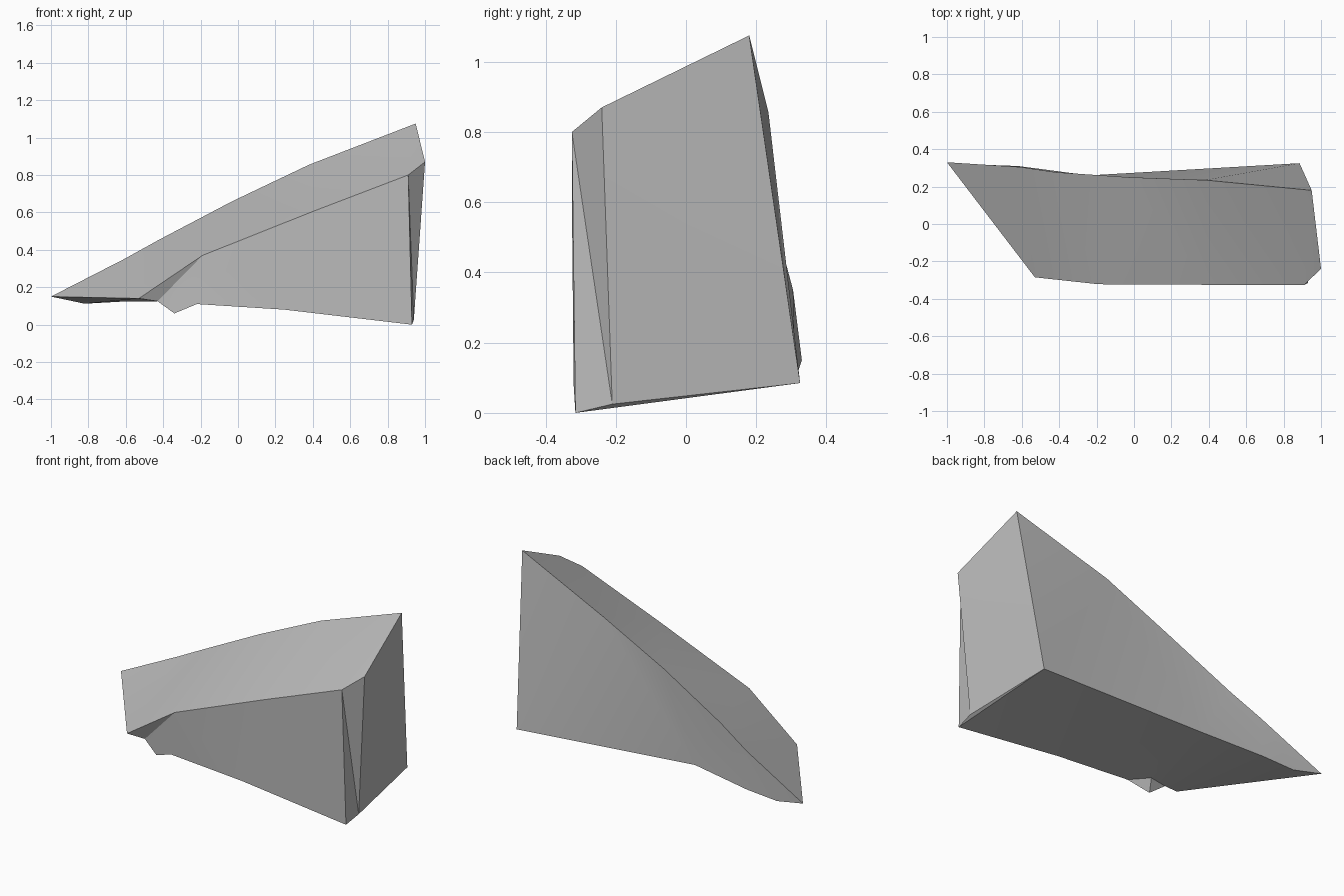
import bpy
import bmesh
import math
from mathutils import Vector

default_cube = bpy.data.objects.get("Cube")
if default_cube:
    bpy.data.objects.remove(default_cube, do_unlink=True)


def make_material(name, colour):
    material = bpy.data.materials.new(name)
    material.use_nodes = True
    material.diffuse_color = colour
    material.node_tree.nodes["Principled BSDF"].inputs["Base Color"].default_value = colour
    return material


# Corner points shared between neighbouring panels
tip = (-1, .33, .15)
nose = (-.53, -.285, .14)
notch = (-.43, -.26, .125)
notch_inner = (-.32, -.24, .125)
tab = (-.34, -.28, .06)
tab_end = (-.22, -.315, .11)
shoulder = (-.19, -.322, .37)
end_front_top = (.91, -.325, .80)
end_side_top = (1, -.24, .87)
end_back_top = (.95, .18, 1.075)
end_back_low = (.885, .325, .085)
end_side_low = (.94, -.21, .025)
end_front_low = (.93, -.315, 0)
front_low_mid = (.25, -.32, .08)
front_top_mid = (.4, -.325, .605)

# Long edges of the wedge, each running from the thin end to the tall end
ridge = [tip, (-.61, .305, .35), (-.42, .277, .455), (-.03, .25, .66),
         (.38, .235, .855), end_back_top]
back_hem = [tip, (-.82, .317, .112), (-.62, .31, .123), (-.24, .26, .15), end_back_low]
front_rim = [nose, shoulder, front_top_mid, end_front_top, end_side_top]
front_hem = [nose, notch, notch_inner, tab_end, front_low_mid, end_front_low, end_side_low]

bm = bmesh.new()
corners = {}


def corner(point):
    if point not in corners:
        corners[point] = bm.verts.new(point)
    return corners[point]


def panel(*points):
    if len(set(points)) > 2:
        bm.faces.new([corner(p) for p in points])


def gap(a, b):
    return (Vector(a) - Vector(b)).length


def bridge(first, second):
    """Skin two edges with triangles, always taking the shorter diagonal."""
    i = j = 0
    while i < len(first) - 1 or j < len(second) - 1:
        step_first = j == len(second) - 1 or (
            i < len(first) - 1 and gap(first[i + 1], second[j]) < gap(first[i], second[j + 1]))
        if step_first:
            panel(first[i], first[i + 1], second[j])
            i += 1
        else:
            panel(first[i], second[j + 1], second[j])
            j += 1


# Sloping top, leaning back and underside
bridge(front_rim, ridge)
bridge(ridge, back_hem)
bridge(back_hem, front_hem)

# Front wall with the small tab below it
bridge([shoulder, front_top_mid, end_front_top],
       [notch, tab, tab_end, front_low_mid, end_front_low])
panel(shoulder, nose, notch)
panel(tab, notch, notch_inner)
panel(tab, notch_inner, tab_end)

# Tall end with its bevelled front corner
panel(end_front_top, end_front_low, end_side_low)
panel(end_front_top, end_side_low, end_side_top)
panel(end_side_top, end_side_low, end_back_low)
panel(end_side_top, end_back_low, end_back_top)

bmesh.ops.recalc_face_normals(bm, faces=bm.faces)
mesh = bpy.data.meshes.new("wedge_block")
bm.to_mesh(mesh)
bm.free()

wedge = bpy.data.objects.new("wedge_block", mesh)
bpy.context.collection.objects.link(wedge)
mesh.materials.append(make_material("plain grey", (.5, .5, .5, 1)))

# Soft shading across the panels, crisp edges between them
bpy.ops.object.select_all(action="DESELECT")
wedge.select_set(True)
bpy.context.view_layer.objects.active = wedge
bpy.ops.object.shade_smooth_by_angle(angle=math.radians(30))
